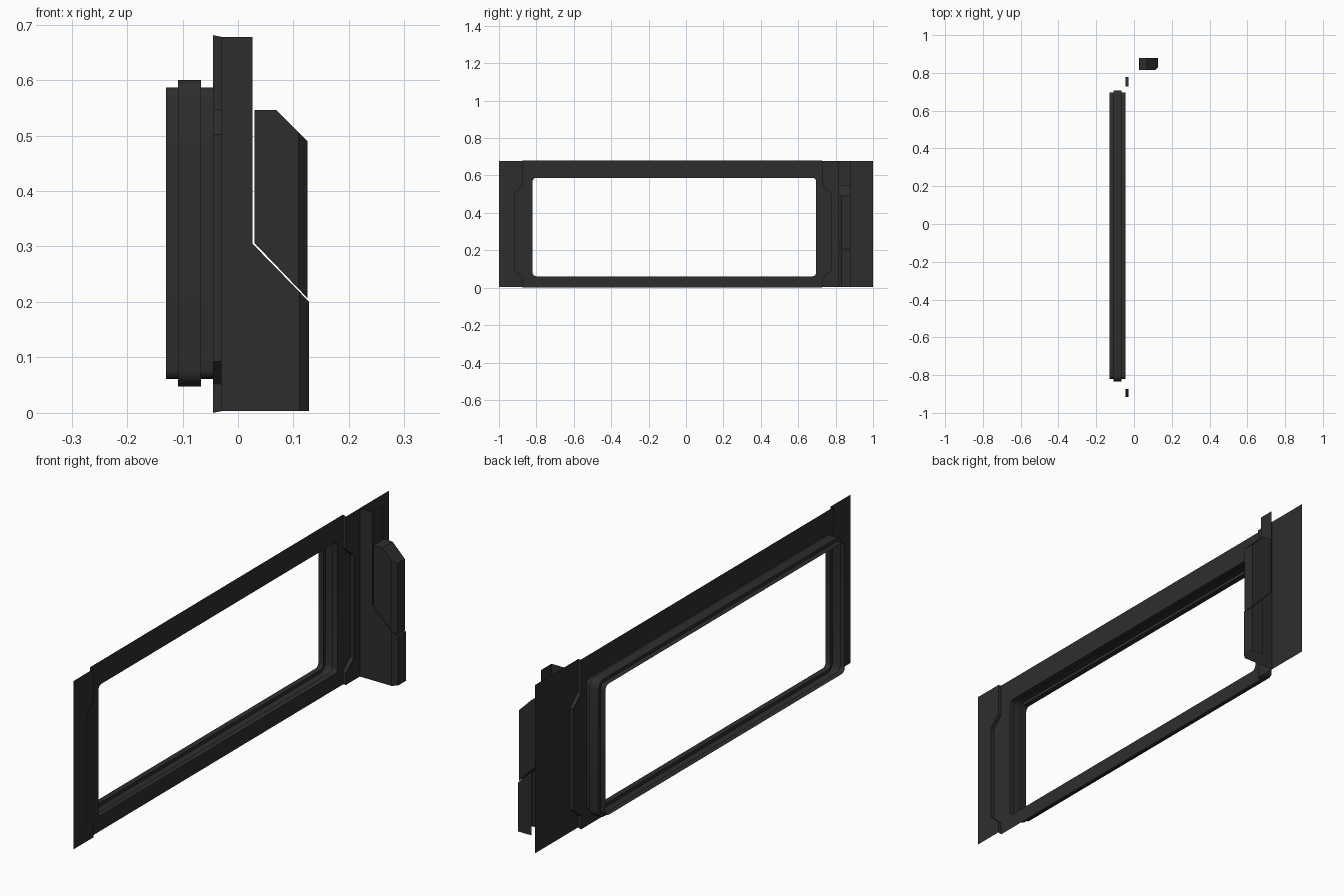
import bpy, bmesh, math
from mathutils import Vector

if "Cube" in bpy.data.objects:
    bpy.data.objects.remove(bpy.data.objects["Cube"])

mat = bpy.data.materials.new("dark_grey")
mat.diffuse_color = (0.027, 0.027, 0.027, 1)
mat.use_nodes = True
mat.node_tree.nodes["Principled BSDF"].inputs["Base Color"].default_value = mat.diffuse_color

XM, XP = -0.045, -0.03          # main sheet and raised side panel depth
Z0, Z1 = 0.003, 0.678           # side panel bottom and top
Y0, Y1, H0, H1 = -0.82, 0.695, 0.061, 0.587   # window opening


def finish(name, bm, face_x=False, smooth=False):
    if face_x:
        for f in bm.faces:
            f.normal_update()
            if f.normal.x < 0:
                f.normal_flip()
    else:
        bmesh.ops.recalc_face_normals(bm, faces=bm.faces[:])
    me = bpy.data.meshes.new(name)
    bm.to_mesh(me)
    bm.free()
    ob = bpy.data.objects.new(name, me)
    bpy.context.collection.objects.link(ob)
    me.materials.append(mat)
    if smooth:
        bpy.context.view_layer.objects.active = ob
        ob.select_set(True)
        bpy.ops.object.shade_smooth_by_angle(angle=math.radians(30))
        ob.select_set(False)
    return ob


def poly(bm, pts):
    return bm.faces.new([bm.verts.new(p) for p in pts])


def opening(x, grow=0.0, r=0.018, n=4):
    """Rounded window outline at depth x, pushed outwards by grow."""
    r += grow
    corners = [(Y1 + grow - r, H1 + grow - r, 0), (Y0 - grow + r, H1 + grow - r, 90),
               (Y0 - grow + r, H0 - grow + r, 180), (Y1 + grow - r, H0 - grow + r, 270)]
    return [(x, cy + r * math.cos(math.radians(a + 90 * i / n)),
             cz + r * math.sin(math.radians(a + 90 * i / n)))
            for cy, cz, a in corners for i in range(n + 1)]


# Inner edge of a side panel, bottom to top
def inner_edge(wide, narrow, z0, z1):
    return [(wide, z0), (wide, 0.052), (narrow, 0.093), (narrow, 0.502), (wide, 0.546), (wide, z1)]


left = inner_edge(-0.873, -0.917, 0, 0.681)
right = inner_edge(0.728, 0.777, 0, 0.681)

# Main sheet with the window opening
bm = bmesh.new()
edges = []
for loop in ([(XM, y, z) for y, z in left + right[::-1]], opening(XM)):
    vs = [bm.verts.new(p) for p in loop]
    edges += [bm.edges.new((vs[i - 1], vs[i])) for i in range(len(vs))]
bmesh.ops.triangle_fill(bm, edges=edges, use_beauty=True, use_dissolve=False)
finish("main_sheet", bm, face_x=True)

# Raised side panels and the step walls down to the main sheet
for name, edge, outer in (("left", left, -1), ("right", right, 1)):
    e = [(y, min(max(z, Z0), Z1)) for y, z in edge]
    bm = bmesh.new()
    poly(bm, [(XP, outer, Z0)] + [(XP, y, z) for y, z in e] + [(XP, outer, Z1)])
    finish(name + "_side_panel", bm, face_x=True)
    bm = bmesh.new()
    a = [bm.verts.new((XM, y, z)) for y, z in edge]
    b = [bm.verts.new((XP, y, z)) for y, z in e]
    for i in range(5):
        q = (a[i], a[i + 1], b[i + 1], b[i])
        bm.faces.new(q if outer < 0 else q[::-1])
    for f in bm.faces:
        f.normal_update()
        if f.normal.y * outer > 0:
            f.normal_flip()
    me_ob = bpy.data.meshes.new(name + "_step")
    bm.to_mesh(me_ob)
    bm.free()
    me_ob.materials.append(mat)
    bpy.context.collection.objects.link(bpy.data.objects.new(name + "_panel_step", me_ob))

# Window tunnel with a rib around the middle
bm = bmesh.new()
profile = [(XM, 0), (-0.067, 0), (-0.067, 0.013), (-0.108, 0.013), (-0.108, 0), (-0.13, 0)]
rings = [[bm.verts.new(p) for p in opening(x, g)] for x, g in profile]
for a, b in zip(rings, rings[1:]):
    for i in range(len(a)):
        bm.faces.new((a[i - 1], a[i], b[i], b[i - 1]))
finish("window_tunnel", bm, smooth=True)

# Upright fin: open folded sheet with a sloped shoulder
YA, YB, YC = 0.815, 0.832, 0.88
bm = bmesh.new()
poly(bm, [(XP, YA, Z0), (0.111, YA, Z0), (0.111, YA, 0.218), (0.026, YA, 0.305),
          (0.026, YA, Z1), (XP, YA, Z1)])
poly(bm, [(0.111, YA, Z0), (0.128, YB, Z0), (0.128, YB, 0.2), (0.111, YA, 0.218)])
poly(bm, [(0.128, YB, Z0), (0.128, YC, Z0), (0.128, YC, 0.2), (0.128, YB, 0.2)])
poly(bm, [(0.128, YC, Z0), (0.07, YC, Z0), (0.07, YC, 0.26), (0.128, YC, 0.2)])
poly(bm, [(0.128, YB, 0.2), (0.128, YC, 0.2), (0.026, YC, 0.305), (0.026, YA, 0.305),
          (0.111, YA, 0.218)])
poly(bm, [(0.026, YA, 0.305), (0.026, YC, 0.305), (0.026, YC, Z1), (0.026, YA, Z1)])
bmesh.ops.remove_doubles(bm, verts=bm.verts[:], dist=0.0001)
finish("upright_fin", bm)

# Grip block above the shoulder, outer front corner chamfered
bm = bmesh.new()
f = poly(bm, [(x, YA, z) for x, z in ((0.03, 0.306), (0.03, 0.546), (0.069, 0.546),
                                      (0.125, 0.49), (0.125, 0.207))])
ext = bmesh.ops.extrude_face_region(bm, geom=[f])
bmesh.ops.translate(bm, vec=(0, YC - YA, 0),
                    verts=[v for v in ext["geom"] if isinstance(v, bmesh.types.BMVert)])
cut = bmesh.ops.bisect_plane(bm, geom=bm.verts[:] + bm.edges[:] + bm.faces[:], dist=1e-5,
                             plane_co=(0.109, YA, 0), plane_no=Vector((1, -1, 0)),
                             clear_outer=True)
bmesh.ops.holes_fill(bm, edges=[e for e in bm.edges if e.is_boundary])
finish("grip_block", bm)
